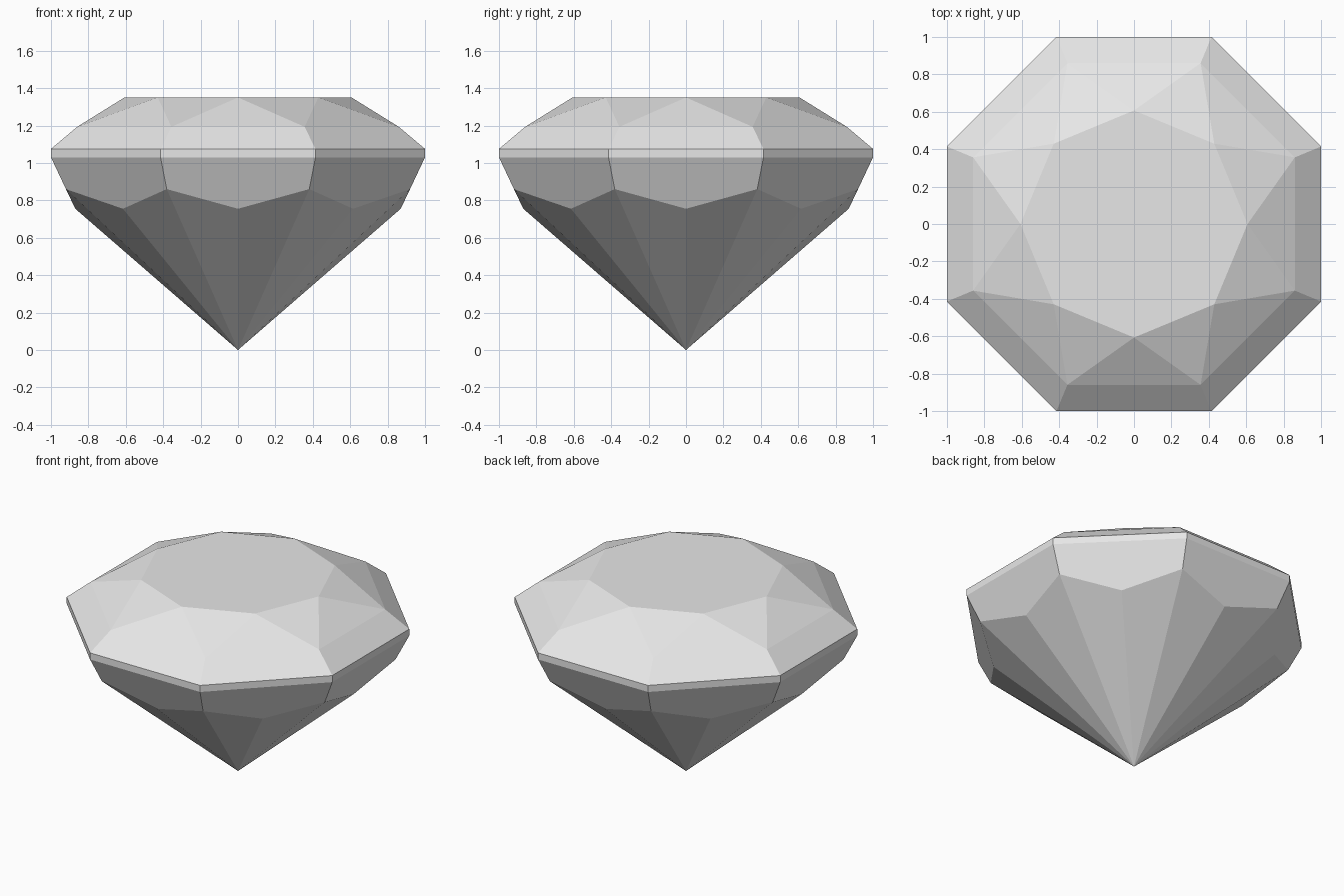
import bpy
import bmesh
from math import cos, sin, pi

SIDES = 8
STEP = 2 * pi / SIDES

cube = bpy.data.objects.get("Cube")
if cube:
    bpy.data.objects.remove(cube)

# Single stone colour
stone = bpy.data.materials.new("pale_grey_stone")
stone.use_nodes = True
colour = (0.8, 0.8, 0.8, 1)
stone.diffuse_color = colour
stone.node_tree.nodes["Principled BSDF"].inputs["Base Color"].default_value = colour

bm = bmesh.new()


def ring(radius, z, turn=0.0):
    """Eight points on a circle, turned by a fraction of one step."""
    return [bm.verts.new((radius * cos((i + turn) * STEP),
                          radius * sin((i + turn) * STEP), z))
            for i in range(SIDES)]


# Rings from the table down to the tip; half-turned rings hold the corners
corner = 1 / cos(STEP / 2)
table = ring(0.607, 1.35)
crown = ring(0.86 * corner, 1.193, 0.5)
girdle_top = ring(corner, 1.075, 0.5)
girdle_bottom = ring(corner, 1.03, 0.5)
pavilion_corner = ring(0.92 * corner, 0.86, 0.5)
pavilion_point = ring(0.87, 0.755)
tip = bm.verts.new((0, 0, 0))

# Facets, one sector at a time
bm.faces.new(table)
for i in range(SIDES):
    p, n = i - 1, (i + 1) % SIDES
    facets = [
        (table[i], crown[i], table[n]),
        (table[i], crown[p], crown[i]),
        (crown[p], girdle_top[p], girdle_top[i], crown[i]),
        (girdle_top[p], girdle_bottom[p], girdle_bottom[i], girdle_top[i]),
        (girdle_bottom[p], pavilion_corner[p], pavilion_point[i],
         pavilion_corner[i], girdle_bottom[i]),
        (pavilion_corner[p], tip, pavilion_point[i]),
        (pavilion_point[i], tip, pavilion_corner[i]),
    ]
    for facet in facets:
        bm.faces.new(facet)

bmesh.ops.recalc_face_normals(bm, faces=bm.faces)
mesh = bpy.data.meshes.new("cut_gemstone")
bm.to_mesh(mesh)
bm.free()
mesh.materials.append(stone)
bpy.context.collection.objects.link(bpy.data.objects.new("cut_gemstone", mesh))
